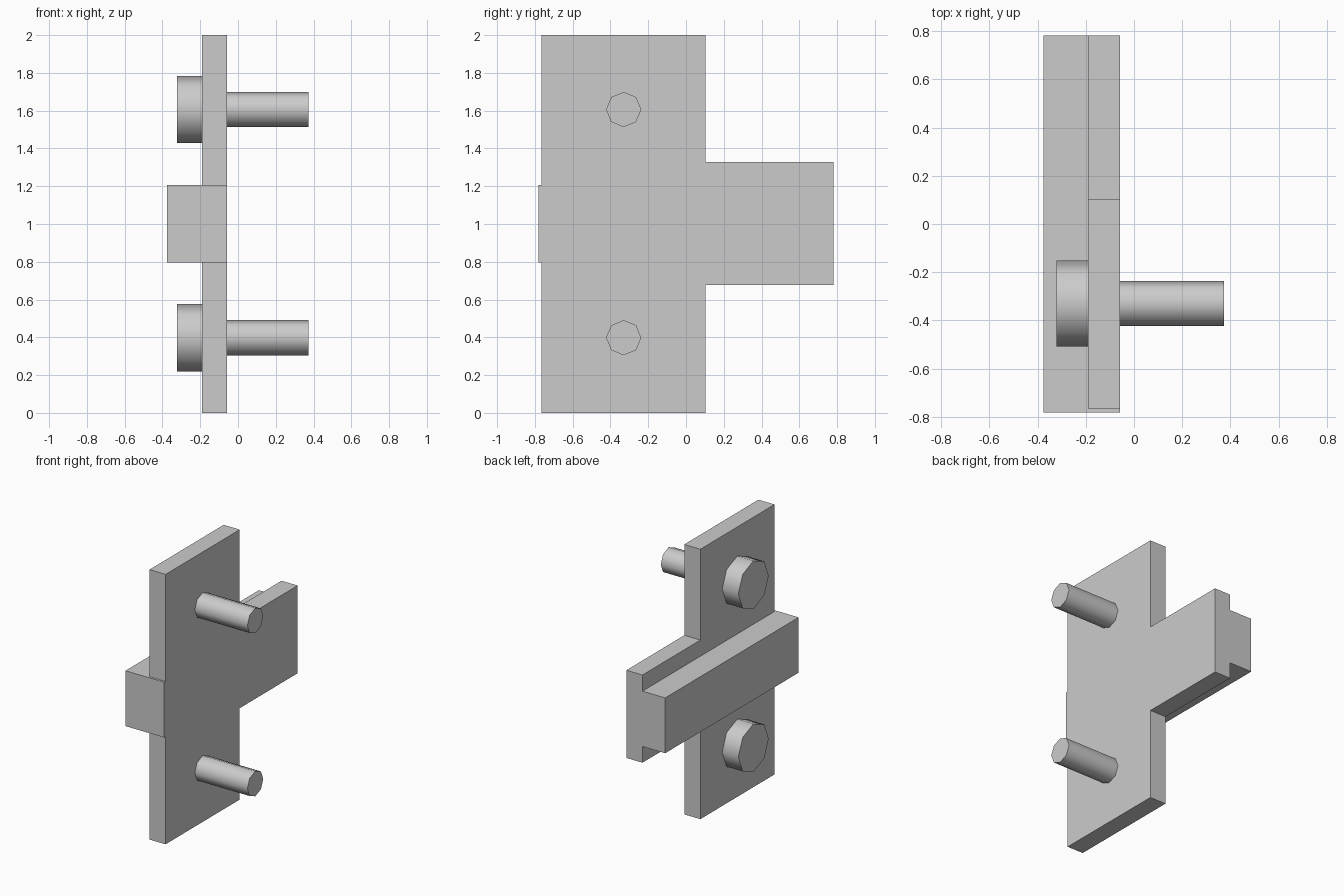
import bpy, bmesh, math
from mathutils import Vector

if "Cube" in bpy.data.objects:
    bpy.data.objects.remove(bpy.data.objects["Cube"])


def extrude_profile(name, points, direction):
    """Solid made by sweeping a flat outline along a straight direction."""
    bm = bmesh.new()
    face = bm.faces.new([bm.verts.new(p) for p in points])
    swept = bmesh.ops.extrude_face_region(bm, geom=[face])["geom"]
    verts = [g for g in swept if isinstance(g, bmesh.types.BMVert)]
    bmesh.ops.translate(bm, verts=verts, vec=Vector(direction))
    bmesh.ops.recalc_face_normals(bm, faces=bm.faces)
    mesh = bpy.data.meshes.new(name)
    bm.to_mesh(mesh)
    bm.free()
    obj = bpy.data.objects.new(name, mesh)
    bpy.context.collection.objects.link(obj)
    return obj


def rod(name, radius, x0, x1, y, z):
    """Eight-sided cylinder along x with smooth sides and flat caps."""
    bpy.ops.mesh.primitive_cylinder_add(
        vertices=8, radius=radius, depth=x1 - x0,
        location=((x0 + x1) / 2, y, z), rotation=(0, math.pi / 2, 0))
    bpy.context.object.name = name
    bpy.ops.object.shade_smooth_by_angle(angle=math.radians(60))


BACK, FRONT = -0.19, -0.058   # plate thickness along x

# T-shaped mounting plate with a side tab
plate = [(-0.765, 0), (0.103, 0), (0.103, 0.677), (0.781, 0.677),
         (0.781, 1.327), (0.103, 1.327), (0.103, 2), (-0.765, 2)]
extrude_profile("mounting_plate", [(BACK, y, z) for y, z in plate],
                (FRONT - BACK, 0, 0))

# Cross bar, hooked around the plate's front edge
bar = [(-0.376, -0.781), (FRONT, -0.781), (FRONT, -0.765),
       (BACK, -0.765), (BACK, 0.781), (-0.376, 0.781)]
extrude_profile("cross_bar", [(x, y, 0.797) for x, y in bar], (0, 0, 0.41))

# Two bolts through the plate
for label, z in (("lower", 0.398), ("upper", 1.606)):
    rod(label + "_bolt_head", 0.178, -0.322, BACK, -0.33, z)
    rod(label + "_bolt_shank", 0.093, -0.12, 0.373, -0.33, z)
